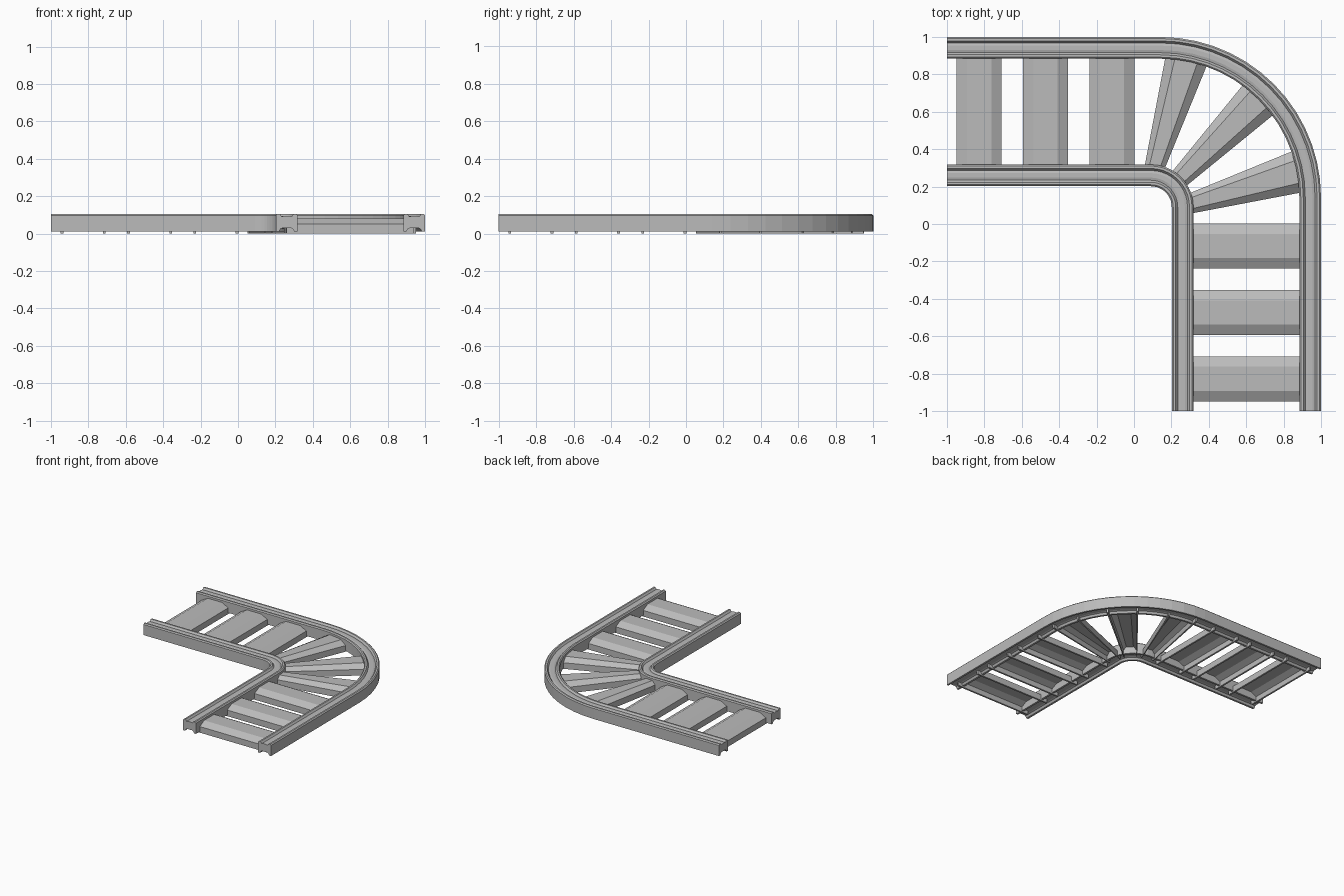
import bpy, bmesh, math
from mathutils import Vector

cube = bpy.data.objects.get("Cube")
if cube:
    bpy.data.objects.remove(cube)

grey = bpy.data.materials.new("plain grey")
grey.use_nodes = True
grey.diffuse_color = (0.5, 0.5, 0.5, 1)
grey.node_tree.nodes["Principled BSDF"].inputs["Base Color"].default_value = (0.5, 0.5, 0.5, 1)


def loft(name, rings):
    """Join equal closed rings into a capped solid."""
    bm = bmesh.new()
    loops = [[bm.verts.new(p) for p in ring] for ring in rings]
    n = len(loops[0])
    for a, b in zip(loops, loops[1:]):
        for i in range(n):
            j = (i + 1) % n
            bm.faces.new((a[i], a[j], b[j], b[i]))
    bm.faces.new(loops[0][::-1])
    bm.faces.new(loops[-1])
    bmesh.ops.recalc_face_normals(bm, faces=bm.faces)
    mesh = bpy.data.meshes.new(name)
    bm.to_mesh(mesh)
    bm.free()
    mesh.materials.append(grey)
    obj = bpy.data.objects.new(name, mesh)
    bpy.context.collection.objects.link(obj)
    return obj


# Rail section: twin ridges on top, a channel underneath
half_rail = [(0.058, 0.01), (0.058, 0.097), (0.05, 0.105), (0.037, 0.105),
             (0.026, 0.09), (0.012, 0.094)]
half_under = [(0.02, 0.03), (0.032, 0.026), (0.042, 0.01)]
rail_section = (half_rail + [(-u, z) for u, z in reversed(half_rail)]
                + [(-u, z) for u, z in reversed(half_under)] + half_under)


def rail(name, line, centre, steps):
    """Sweep the section along a straight, a quarter bend and a straight."""
    radius = line - centre
    stations = [(Vector((-1, line)), Vector((0, 1)))]
    for i in range(steps + 1):
        a = math.pi / 2 * (1 - i / steps)
        out = Vector((math.cos(a), math.sin(a)))
        stations.append((Vector((centre, centre)) + out * radius, out))
    stations.append((Vector((line, -1)), Vector((1, 0))))
    loft(name, [[(*(p + out * u), z) for u, z in rail_section] for p, out in stations])


rail("inner_rail", 0.26, 0.09, 10)
rail("outer_rail", 0.942, 0.14, 14)

# Sleeper section, across the width: sloped shoulders and a hollow underside
half_sleeper = [(0.5, 0.0), (0.5, 0.05), (0.27, 0.08)]
half_hollow = [(0.24, 0.066), (0.44, 0.042), (0.44, 0.0)]
sleeper_section = (half_sleeper + [(-u, z) for u, z in reversed(half_sleeper)]
                   + [(-u, z) for u, z in reversed(half_hollow)] + half_hollow)


def sleeper(name, start, end, start_width, end_width):
    start, end = Vector(start), Vector(end)
    along = (end - start).normalized()
    side = Vector((along.y, -along.x))
    loft(name, [[(*(p + side * u * w), z) for u, z in sleeper_section]
                for p, w in ((start, start_width), (end, end_width))])


# Each sleeper is repeated across the diagonal of the bend
for i in range(3):
    c = -0.118 - 0.355 * i
    sleeper(f"back_sleeper_{i + 1}", (c, 0.26), (c, 0.94), 0.24, 0.24)
    sleeper(f"front_sleeper_{i + 1}", (0.26, c), (0.94, c), 0.24, 0.24)

sleeper("back_bend_sleeper", (0.1, 0.27), (0.292, 0.918), 0.1, 0.235)
sleeper("front_bend_sleeper", (0.27, 0.1), (0.918, 0.292), 0.1, 0.235)
sleeper("middle_bend_sleeper", (0.215, 0.215), (0.705, 0.705), 0.1, 0.24)
